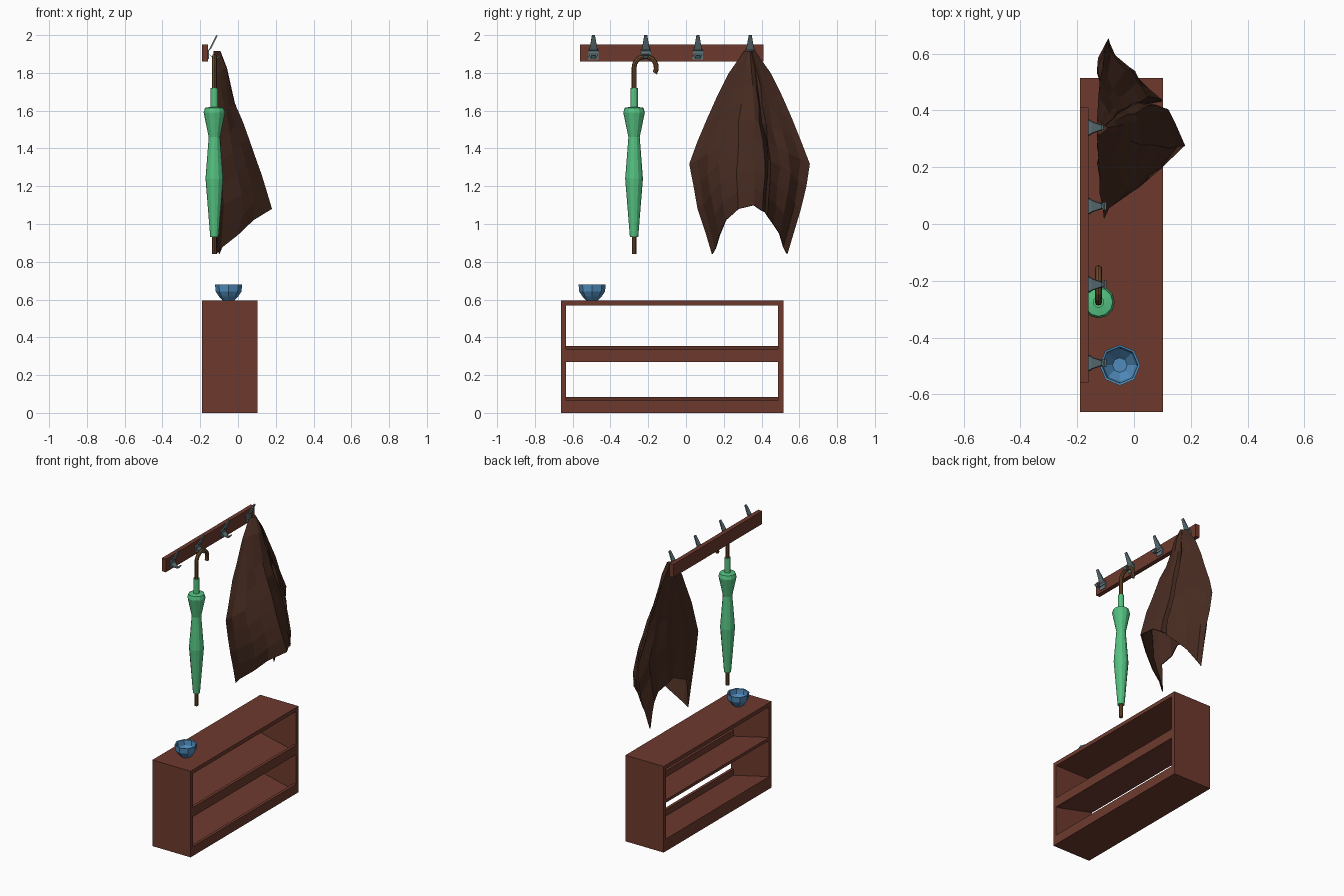
import bpy, bmesh, math, random
from mathutils import Vector

old = bpy.data.objects.get("Cube")
if old:
    bpy.data.objects.remove(old, do_unlink=True)
random.seed(4)


def material(name, rgb):
    m = bpy.data.materials.new(name)
    m.use_nodes = True
    m.diffuse_color = (*rgb, 1)
    m.node_tree.nodes["Principled BSDF"].inputs["Base Color"].default_value = (*rgb, 1)
    return m


wood = material("red brown wood", (.155, .042, .027))
cloth = material("dark brown cloth", (.062, .024, .015))
green = material("green fabric", (.09, .54, .22))
blue = material("blue ceramic", (.08, .26, .5))
cane = material("brown cane", (.155, .067, .024))
metal = material("grey metal", (.125, .195, .215))


def make(name, verts, faces, mat):
    mesh = bpy.data.meshes.new(name)
    mesh.from_pydata(verts, [], faces)
    bm = bmesh.new()
    bm.from_mesh(mesh)
    bmesh.ops.recalc_face_normals(bm, faces=bm.faces)
    bm.to_mesh(mesh)
    bm.free()
    mesh.materials.append(mat)
    ob = bpy.data.objects.new(name, mesh)
    bpy.context.collection.objects.link(ob)
    return ob


def loft(name, rings, mat, caps=(True, True)):
    """Skin a list of equal closed rings."""
    n = len(rings[0])
    faces = [(k * n + i, k * n + (i + 1) % n, (k + 1) * n + (i + 1) % n, (k + 1) * n + i)
             for k in range(len(rings) - 1) for i in range(n)]
    if caps[0]:
        faces.append(tuple(range(n)))
    if caps[1]:
        faces.append(tuple(range((len(rings) - 1) * n, len(rings) * n)))
    return make(name, [p for r in rings for p in r], faces, mat)


def prism(name, outline, y0, y1, mat):
    """Extrude an x-z outline along y."""
    return loft(name, [[(x, y, z) for x, z in outline] for y in (y0, y1)], mat)


def box(name, x0, x1, y0, y1, z0, z1, mat):
    return prism(name, [(x0, z0), (x1, z0), (x1, z1), (x0, z1)], y0, y1, mat)


def turned(name, x, y, profile, sides, mat):
    """Faceted solid of revolution from (radius, z) pairs."""
    turn = math.tau / sides
    return loft(name, [[(x + r * math.cos(i * turn), y + r * math.sin(i * turn), z)
                        for i in range(sides)] for r, z in profile], mat)


def lerp(table, z):
    for (z0, a), (z1, b) in zip(table, table[1:]):
        if z >= z1:
            return a + (b - a) * (z0 - z) / (z0 - z1)
    return table[-1][1]


# Open rack: frame, and shelves that slope down to a front apron
BACK, FRONT, NEAR, FAR, TOP, T = -.19, .102, -.663, .515, .595, .027
box("rack_top", BACK, FRONT, NEAR, FAR, TOP - T, TOP, wood)
for name, y in (("rack_near_side", NEAR), ("rack_far_side", FAR - T)):
    box(name, BACK, FRONT, y, y + T, 0, TOP - T, wood)
for name, z, under in (("lower", 0, 0), ("middle", .27, .335)):
    box(name + "_apron", FRONT - .02, FRONT, NEAR + T, FAR - T, z, z + .065, wood)
    prism(name + "_shelf", [(FRONT - .02, z), (FRONT - .02, z + .022),
                            (BACK, z + .085), (BACK, under)], NEAR + T, FAR - T, wood)

# Wall rail and four hooks
box("coat_rail", BACK, -.16, -.56, .41, 1.86, 1.95, wood)
plate = [(-.16, .028, 1.875), (-.16, .026, 1.92), (-.15, .02, 1.93), (-.115, .008, 2.0)]
prong = [(-.155, .022, 1.90), (-.135, .014, 1.88), (-.115, .011, 1.88), (-.104, .014, 1.895)]


def strip(name, y, path, t):
    """Thin tapering bar through (x, half width, z) points."""
    loft(name, [[(x, y - w, z), (x, y + w, z), (x + t, y + w, z - t / 2),
                 (x + t, y - w, z - t / 2)] for x, w, z in path], metal)


for i, y in enumerate((-.49, -.213, .063, .34)):
    strip(f"hook_plate_{i + 1}", y, plate, .007)
    strip(f"hook_prong_{i + 1}", y, prong, .007)

# Folded umbrella
UX, UY = -.125, -.275
turned("umbrella_tip", UX, UY, [(.012, .84), (.012, .94)], 8, cane)
turned("umbrella_canopy", UX, UY, [(.022, .93), (.047, 1.24), (.03, 1.46), (.057, 1.59),
                                   (.05, 1.615), (.02, 1.62), (.02, 1.72)], 12, green)

# Crook handle swept along a straight shaft and an arc
R = .059
path = [(Vector((UX, UY, 1.71)), 0)]
path += [(Vector((UX, UY + R - R * math.cos(a), 1.828 + R * math.sin(a))), a)
         for a in (math.radians(d) for d in range(0, 211, 21))]
rings = []
for c, a in path:
    side = Vector((0, -math.cos(a), math.sin(a)))
    rings.append([c + .013 * (math.cos(k * math.tau / 8) * side
                              + math.sin(k * math.tau / 8) * Vector((1, 0, 0)))
                  for k in range(8)])
loft("umbrella_handle", rings, cane)

# Faceted bowl with an open inside
turned("bowl", -.05, -.497, [(.03, TOP), (.05, .615), (.068, .642), (.072, .68),
                             (.064, .678), (.058, .645), (.026, .61)], 8, blue)

# Hanging coat: pleated columns follow common width and depth tables
width = [(1.92, .025), (1.85, .085), (1.7, .165), (1.5, .25), (1.33, .325), (1.1, .28), (.84, .2)]
depth = [(1.92, .05), (1.87, .09), (1.7, .12), (1.5, .18), (1.3, .245), (1.08, .31), (.84, .2)]
front = [(-1, .08, .84), (-.87, .18, .87), (-.7, .52, .94), (-.5, .75, 1.02), (-.22, 1, 1.08),
         (.08, .9, 1.1), (.25, .82, 1.07), (.3, .5, 1.06), (.36, .78, 1.04), (.5, .6, 1.0),
         (.68, .46, .95), (.84, .22, .88), (1, .16, .84)]
back = [(u, .07 if i % 2 else 0, 1 + .12 * (1 - abs(u)))
        for i, u in enumerate((.75, .45, .15, -.15, -.45, -.75))]
rings = []
STEPS = 9
for k in range(STEPS + 1):
    t = k / STEPS
    ring = []
    for u, d, hem in front + back:
        z = 1.915 + (hem - 1.915) * t
        fold = d + (.75 * (1 - abs(u)) - d) * (1 - t) ** 2 if d > .07 else d
        rough = .01 * math.sin(math.pi * t)
        ring.append((-.13 + fold * lerp(depth, z) + random.uniform(0, rough),
                     .337 + u * lerp(width, z) + random.uniform(-rough, rough) * (1 - abs(u) / 2),
                     z))
    rings.append(ring)
coat = loft("hanging_coat", rings, cloth, (True, False))
thick = coat.modifiers.new("cloth thickness", "SOLIDIFY")
thick.thickness = .006
